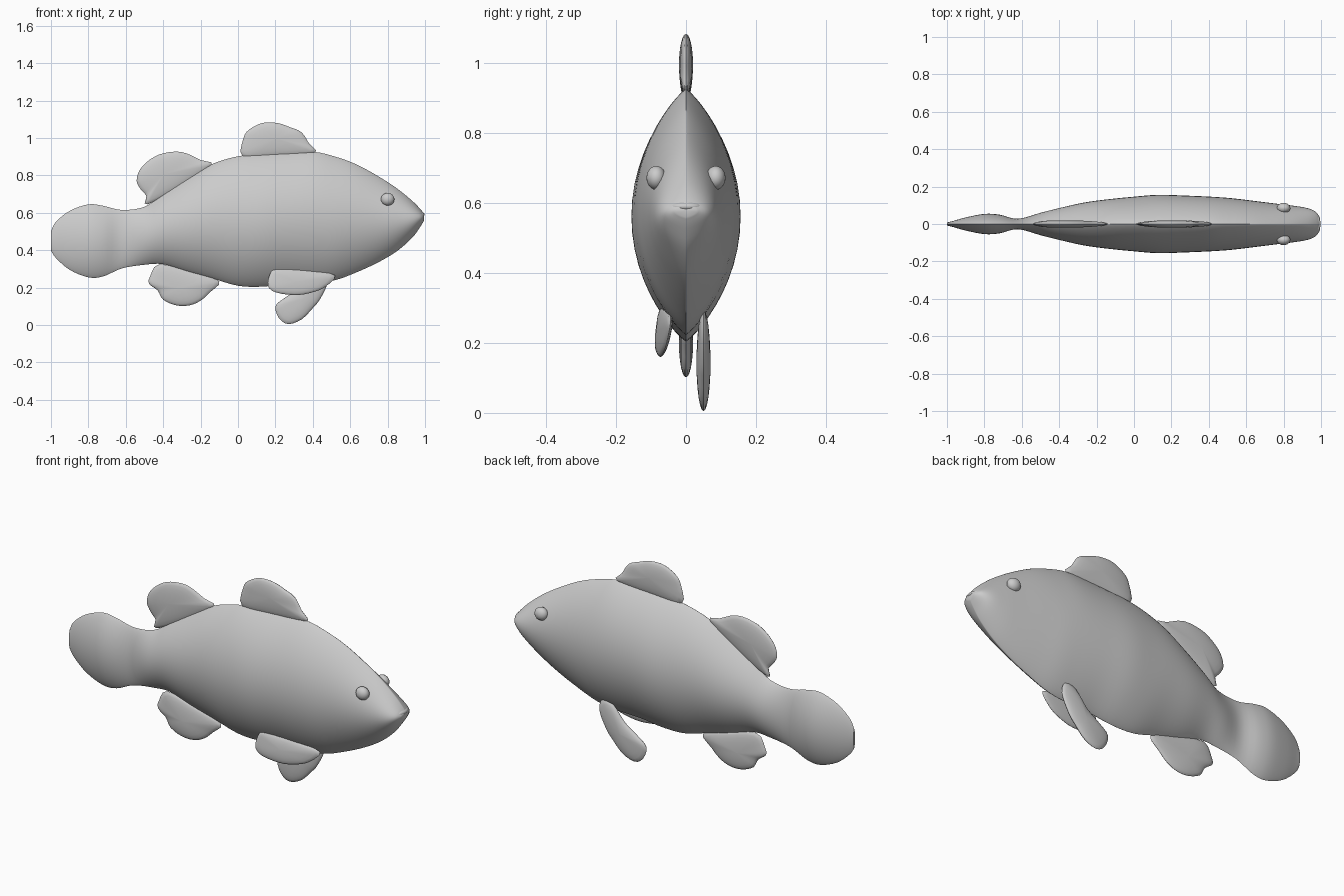
import bpy, bmesh, math
from mathutils import Vector

if "Cube" in bpy.data.objects:
    bpy.data.objects.remove(bpy.data.objects["Cube"])


def curve(p0, p1, p2, p3, t):
    # Catmull-Rom blend between p1 and p2
    return 0.5 * (2 * p1 + (p2 - p0) * t + (2 * p0 - 5 * p1 + 4 * p2 - p3) * t * t
                  + (3 * p1 - p0 - 3 * p2 + p3) * t ** 3)


def smooth_path(points, steps, closed):
    pts = [Vector(p) for p in points]
    n = len(pts)
    pick = (lambda i: pts[i % n]) if closed else (lambda i: pts[max(0, min(n - 1, i))])
    out = []
    for i in range(n if closed else n - 1):
        out += [curve(pick(i - 1), pick(i), pick(i + 1), pick(i + 2), k / steps) for k in range(steps)]
    return out if closed else out + [pts[-1]]


def loft(name, rings, angle=50):
    # Skin closed rings and fan both ends shut
    bm = bmesh.new()
    rows = [[bm.verts.new(p) for p in ring] for ring in rings]
    n = len(rows[0])
    for a, b in zip(rows, rows[1:]):
        for i in range(n):
            bm.faces.new((a[i], a[(i + 1) % n], b[(i + 1) % n], b[i]))
    for row in (rows[0], rows[-1]):
        c = bm.verts.new(sum((v.co for v in row), Vector()) / n)
        for i in range(n):
            bm.faces.new((row[i], row[(i + 1) % n], c))
    bmesh.ops.recalc_face_normals(bm, faces=bm.faces)
    return finish(name, bm, angle)


def finish(name, bm, angle):
    mesh = bpy.data.meshes.new(name)
    bm.to_mesh(mesh)
    bm.free()
    obj = bpy.data.objects.new(name, mesh)
    bpy.context.collection.objects.link(obj)
    bpy.ops.object.select_all(action='DESELECT')
    obj.select_set(True)
    bpy.context.view_layer.objects.active = obj
    bpy.ops.object.shade_smooth_by_angle(angle=math.radians(angle))
    return obj


# Body and tail: x, top z, bottom z, half width
stations = [
    (-1.0, .50, .40, .008), (-.975, .55, .36, .014), (-.90, .61, .295, .035),
    (-.80, .645, .255, .054), (-.72, .637, .26, .05), (-.62, .615, .303, .028),
    (-.50, .632, .322, .06), (-.40, .70, .325, .085), (-.27, .785, .285, .114),
    (-.14, .86, .25, .132), (0, .902, .21, .146), (.13, .915, .205, .156),
    (.27, .922, .22, .152), (.41, .925, .225, .146), (.52, .90, .24, .138),
    (.63, .86, .28, .125), (.75, .795, .335, .11), (.85, .73, .395, .098),
    (.93, .665, .465, .084), (.975, .62, .525, .062), (.995, .595, .56, .03)]


def body_ring(s):
    x, top, bot, w = s
    mid, half = (top + bot) / 2, (top - bot) / 2
    ring = []
    for i in range(48):
        a = i * math.tau / 48
        y = abs(math.sin(a)) ** 1.7 * w * (1 if i < 24 else -1)
        ring.append((x, y, mid + half * math.cos(a)))
    return ring


loft("body", [body_ring(s) for s in smooth_path(stations, 4, False)], 60)


# Fins: lens-shaped pads from a side outline (x, z)
def fin(name, outline, thick, lean):
    edge = smooth_path(outline, 3, True)
    c = sum(edge, Vector((0, 0))) / len(edge)
    rings = []
    for k in range(-6, 7):
        a = k / 6 * math.pi / 2
        r = max(math.cos(a), .02)
        y = thick * math.sin(a)
        ring = []
        for p in edge:
            q = c + (p - c) * r
            ring.append((q.x, y + lean(q.x, q.y), q.y))
        rings.append(ring)
    loft(name, rings)


flat = lambda x, z: 0
fin("front_dorsal_fin", [
    (.025, .90), (.03, 1.0), (.06, 1.045), (.13, 1.08), (.21, 1.08), (.28, 1.057),
    (.34, 1.03), (.38, .97), (.41, .92), (.2, .90)], .02, flat)
fin("rear_dorsal_fin", [
    (-.14, .855), (-.2, .882), (-.3, .925), (-.4, .918), (-.47, .885), (-.525, .83),
    (-.542, .77), (-.52, .725), (-.49, .69), (-.485, .645), (-.3, .74)], .02, flat)
fin("anal_fin", [
    (-.10, .235), (-.15, .175), (-.2, .13), (-.26, .105), (-.33, .105), (-.4, .135),
    (-.43, .185), (-.475, .22), (-.47, .26), (-.42, .325), (-.25, .285)], .02, flat)
fin("near_paired_fin", [
    (.52, .265), (.46, .20), (.38, .17), (.3, .16), (.2, .175), (.16, .21),
    (.17, .27), (.2, .30), (.3, .298), (.4, .288)], .017,
    lambda x, z: -.04 - .09 * (.52 - x) - .1 * (.30 - z))
fin("far_paired_fin", [
    (.48, .23), (.44, .14), (.40, .09), (.34, .03), (.27, .005), (.22, .035),
    (.2, .10), (.25, .145), (.33, .20), (.4, .28), (.46, .29)], .02,
    lambda x, z: .05)


# Eyes and mouth
def blob(name, loc, radii):
    bm = bmesh.new()
    bmesh.ops.create_uvsphere(bm, u_segments=24, v_segments=12, radius=1)
    bmesh.ops.scale(bm, vec=radii, verts=bm.verts)
    bmesh.ops.translate(bm, vec=loc, verts=bm.verts)
    finish(name, bm, 60)


for side, label in ((-1, "near"), (1, "far")):
    blob(label + "_eye", (.8, side * .085, .672), (.036, .028, .034))
blob("upper_lip", (.972, 0, .59), (.026, .045, .015))
blob("lower_lip", (.968, 0, .567), (.026, .042, .014))
